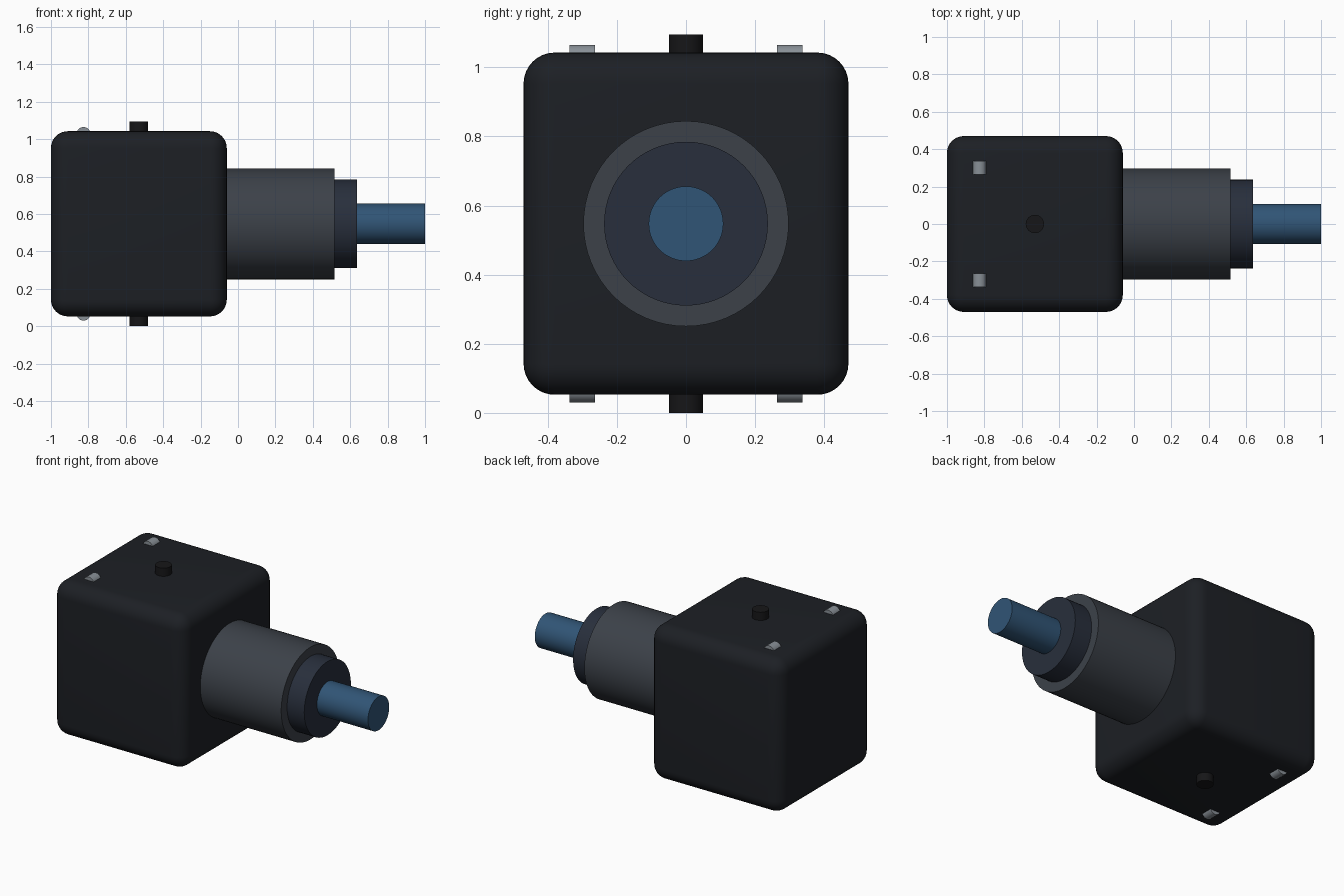
import bpy, math

if "Cube" in bpy.data.objects:
    bpy.data.objects.remove(bpy.data.objects["Cube"])

CX, CZ = -0.53, 0.5475      # housing centre
HX, HY, HZ = 0.94, 0.94, 0.99  # housing size


def material(name, rgb):
    m = bpy.data.materials.new(name)
    m.diffuse_color = (*rgb, 1)
    m.use_nodes = True
    m.node_tree.nodes["Principled BSDF"].inputs["Base Color"].default_value = m.diffuse_color
    return m


BLACK = material("black_plastic", (0.012, 0.014, 0.018))
PIN = material("black_pin", (0.008, 0.008, 0.009))
GREY = material("dark_grey", (0.045, 0.053, 0.066))
NAVY = material("navy_grey", (0.021, 0.028, 0.045))
BLUE = material("blue", (0.03, 0.09, 0.18))
STEEL = material("steel", (0.25, 0.28, 0.31))


def finish(name, mat):
    o = bpy.context.object
    o.name = name
    o.data.materials.append(mat)
    bpy.ops.object.shade_smooth_by_angle(angle=math.radians(35))
    return o


def cylinder(name, mat, radius, length, loc, axis, sides=64):
    rot = {"x": (0, math.pi / 2, 0), "y": (math.pi / 2, 0, 0), "z": (0, 0, 0)}[axis]
    bpy.ops.mesh.primitive_cylinder_add(vertices=sides, radius=radius, depth=length,
                                        location=loc, rotation=rot)
    return finish(name, mat)


# Rounded housing
bpy.ops.mesh.primitive_cube_add(size=1, location=(CX, 0, CZ))
bpy.context.object.scale = (HX, HY, HZ)
bpy.ops.object.transform_apply(location=False, rotation=False, scale=True)
bev = bpy.context.object.modifiers.new("rounding", "BEVEL")
bev.width, bev.segments = 0.09, 8
bpy.ops.object.modifier_apply(modifier="rounding")
finish("housing", BLACK)

# Stepped barrel and shaft along x
for name, mat, r, x0, x1 in (("barrel", GREY, 0.297, -0.06, 0.515),
                             ("barrel_tip", NAVY, 0.237, 0.515, 0.637),
                             ("shaft", BLUE, 0.108, 0.637, 1.0)):
    cylinder(name, mat, r, x1 - x0, ((x0 + x1) / 2, 0, CZ), "x")

# Pivot pins and small steel rollers, top and bottom
for side, s in (("top", 1), ("bottom", -1)):
    cylinder("pivot_pin_" + side, PIN, 0.049, 0.1, (CX, 0, CZ + s * 0.4975), "z", 32)
    for end, y in (("front", -0.3), ("back", 0.3)):
        cylinder(f"roller_{side}_{end}", STEEL, 0.0375, 0.073,
                 (-0.826, y, CZ + s * 0.48), "y", 32)
